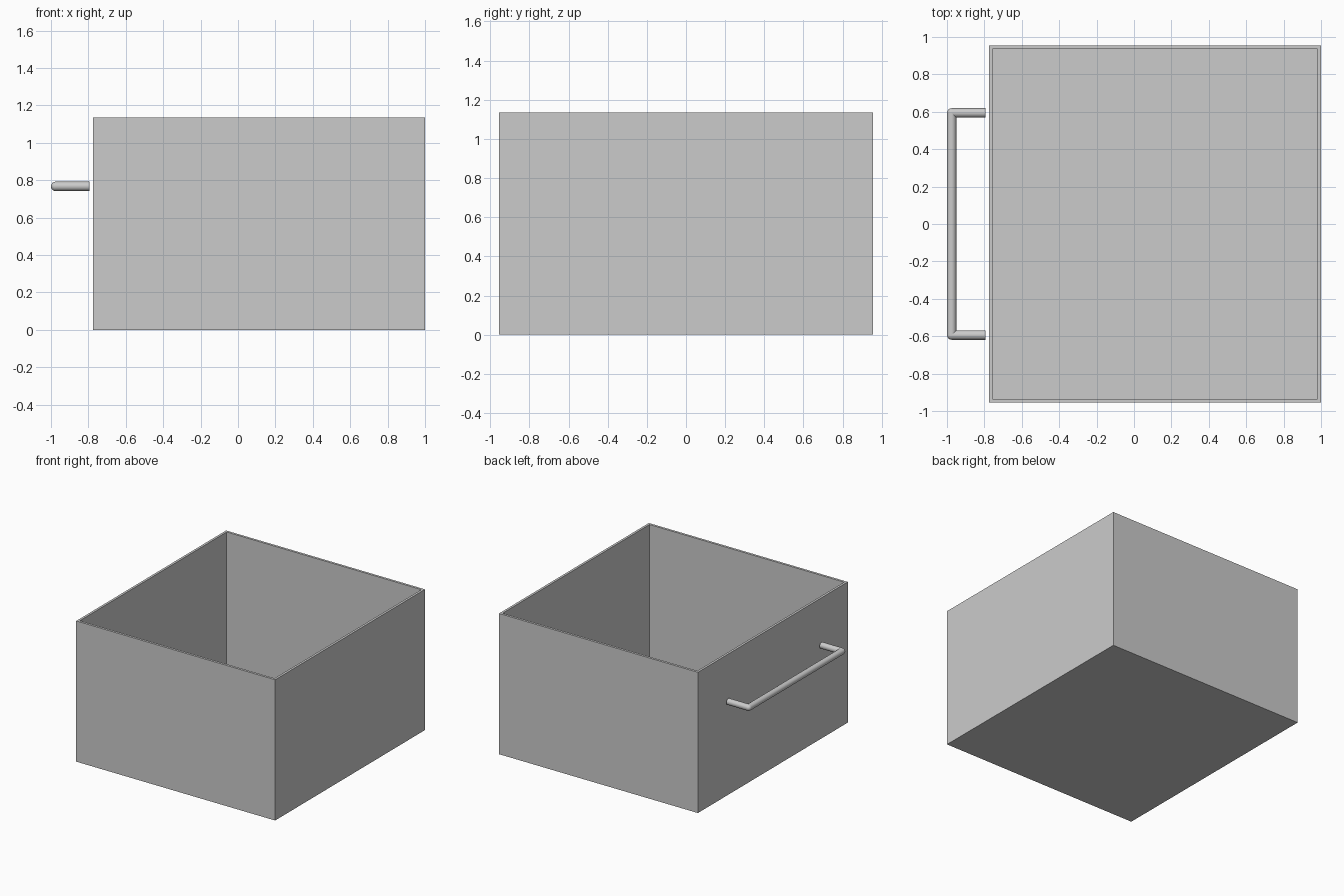
import bpy
import bmesh
from mathutils import Vector

if "Cube" in bpy.data.objects:
    bpy.data.objects.remove(bpy.data.objects["Cube"], do_unlink=True)

grey = bpy.data.materials.new("plain_grey")
grey.use_nodes = True
colour = (0.6, 0.6, 0.6, 1)
grey.diffuse_color = colour
grey.node_tree.nodes["Principled BSDF"].inputs["Base Color"].default_value = colour

LEFT, RIGHT, HALF_Y, HEIGHT, WALL = -0.775, 1.0, 0.955, 1.135, 0.027
BAR_X, LEG_END, LEG_Y, BAR_Z, RADIUS = -0.975, -0.793, 0.594, 0.767, 0.025


def make_object(name, bm):
    mesh = bpy.data.meshes.new(name)
    bm.to_mesh(mesh)
    bm.free()
    mesh.materials.append(grey)
    obj = bpy.data.objects.new(name, mesh)
    bpy.context.collection.objects.link(obj)
    return obj


def add_rod(bm, start, end):
    axis = end - start
    matrix = axis.to_track_quat("Z", "Y").to_matrix().to_4x4()
    matrix.translation = (start + end) / 2
    bmesh.ops.create_cone(bm, cap_ends=True, segments=24, radius1=RADIUS,
                          radius2=RADIUS, depth=axis.length, matrix=matrix)


# Open box: a block whose top is inset for the rim and sunk to the floor
bm = bmesh.new()
bmesh.ops.create_cube(bm, size=1)
bmesh.ops.scale(bm, verts=bm.verts, vec=(RIGHT - LEFT, 2 * HALF_Y, HEIGHT))
bmesh.ops.translate(bm, verts=bm.verts, vec=((LEFT + RIGHT) / 2, 0, HEIGHT / 2))
top = max(bm.faces, key=lambda f: f.calc_center_median().z)
bmesh.ops.inset_region(bm, faces=[top], thickness=WALL)
sunk = bmesh.ops.extrude_discrete_faces(bm, faces=[top])["faces"]
bmesh.ops.translate(bm, verts=sunk[0].verts, vec=(0, 0, WALL - HEIGHT))
bmesh.ops.recalc_face_normals(bm, faces=bm.faces)
make_object("drawer_box", bm)

# Handle: a long bar with a round joint and a short leg at each end
bm = bmesh.new()
corners = [Vector((BAR_X, side * LEG_Y, BAR_Z)) for side in (-1, 1)]
add_rod(bm, *corners)
for corner in corners:
    add_rod(bm, corner, Vector((LEG_END, corner.y, BAR_Z)))
    ball = bmesh.ops.create_uvsphere(bm, u_segments=24, v_segments=12, radius=RADIUS)
    bmesh.ops.translate(bm, verts=ball["verts"], vec=corner)
handle = make_object("handle", bm)
bpy.ops.object.select_all(action="DESELECT")
handle.select_set(True)
bpy.context.view_layer.objects.active = handle
bpy.ops.object.shade_smooth_by_angle()
